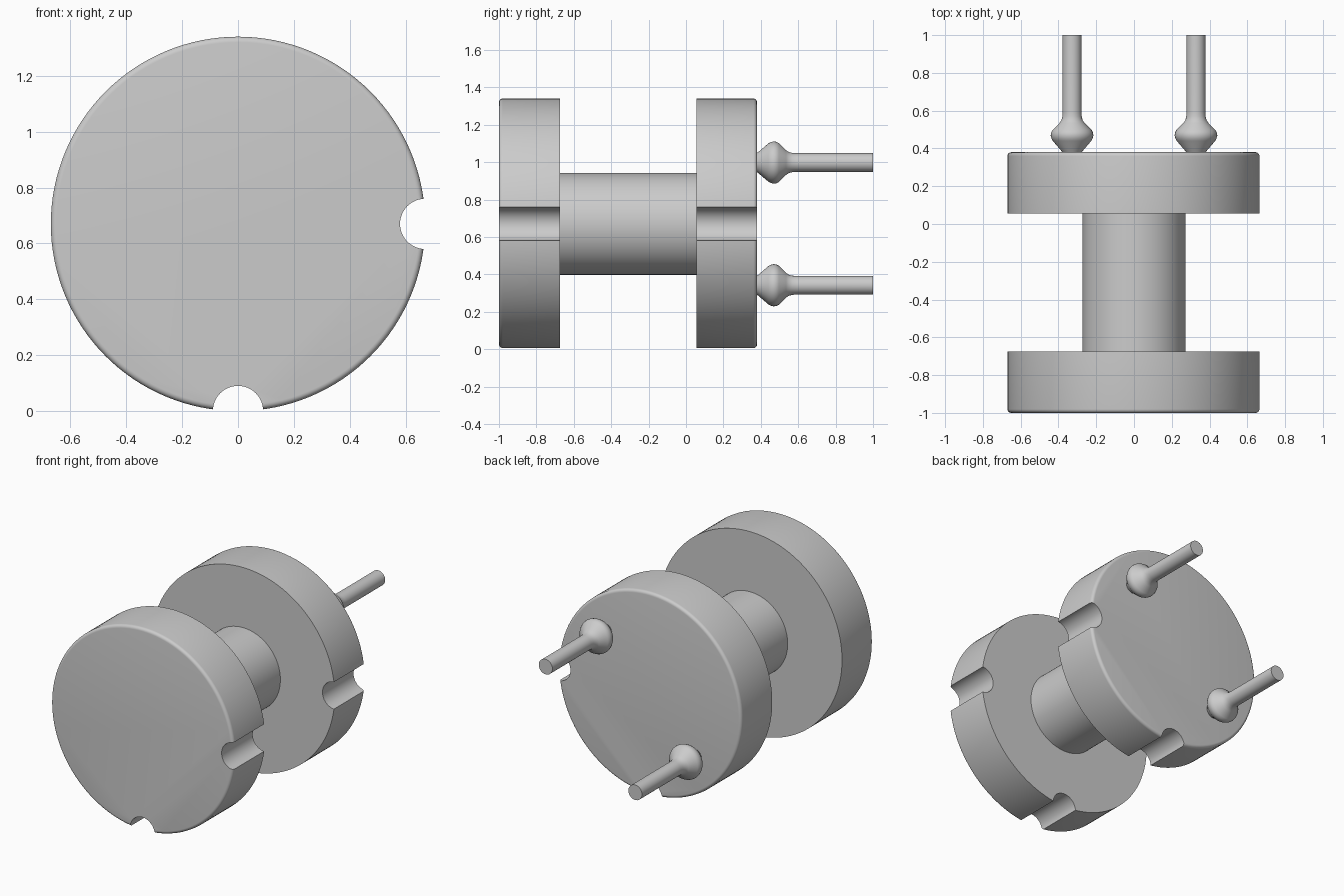
import bpy, bmesh, math
from math import sin, cos, pi

if "Cube" in bpy.data.objects:
    bpy.data.objects.remove(bpy.data.objects["Cube"], do_unlink=True)

grey = bpy.data.materials.new("plain grey")
grey.use_nodes = True
COLOUR = (0.6, 0.6, 0.6, 1)
grey.diffuse_color = COLOUR
grey.node_tree.nodes["Principled BSDF"].inputs["Base Color"].default_value = COLOUR

R = 0.67          # flange radius, also the height of the axis
NOTCH = 0.09


def lathe(name, profile, x=0, z=R, sides=64):
    """Turn a list of (y, radius) points round an axis along y, with flat end caps."""
    bm = bmesh.new()
    rings = [[bm.verts.new((x + r * cos(2 * pi * i / sides), y, z + r * sin(2 * pi * i / sides)))
              for i in range(sides)] for y, r in profile]
    for a, b in zip(rings, rings[1:]):
        for i in range(sides):
            j = (i + 1) % sides
            bm.faces.new((a[i], a[j], b[j], b[i]))
    bm.faces.new(rings[0])
    bm.faces.new(rings[-1])
    bmesh.ops.recalc_face_normals(bm, faces=bm.faces)
    mesh = bpy.data.meshes.new(name)
    bm.to_mesh(mesh)
    bm.free()
    mesh.materials.append(grey)
    obj = bpy.data.objects.new(name, mesh)
    bpy.context.collection.objects.link(obj)
    return obj


def activate(obj):
    bpy.ops.object.select_all(action='DESELECT')
    obj.select_set(True)
    bpy.context.view_layer.objects.active = obj


def smooth(obj):
    activate(obj)
    bpy.ops.object.shade_smooth_by_angle(angle=math.radians(35))


def flange(name, inner, outer, rim=0.02):
    """Disc with a rounded outer rim and two round notches."""
    way = 1 if outer > inner else -1
    arc = [(outer - way * rim * (1 - sin(t)), R - rim * (1 - cos(t)))
           for t in (pi / 2 * k / 5 for k in range(6))]
    disc = lathe(name, [(inner, R)] + arc, sides=128)
    for x, z in ((R, R), (0, 0)):
        cutter = lathe("notch_cutter", [(-1.2, NOTCH), (1.2, NOTCH)], x, z, 48)
        cutter.hide_render = True
        cut = disc.modifiers.new("notch", 'BOOLEAN')
        cut.operation, cut.solver, cut.object = 'DIFFERENCE', 'EXACT', cutter
        activate(disc)
        bpy.ops.object.modifier_apply(modifier=cut.name)
        bpy.data.objects.remove(cutter, do_unlink=True)
    smooth(disc)


# Two flanges joined by the core
flange("front_flange", -0.675, -1.0)
flange("back_flange", 0.055, 0.38)
smooth(lathe("core", [(-0.68, 0.272), (0.06, 0.272)], sides=96))

# Terminal pins with a swollen collar, set diagonally on the back
PIN = [(0.375, 0.05), (0.385, 0.055), (0.44, 0.102), (0.453, 0.109), (0.468, 0.113),
       (0.483, 0.111), (0.497, 0.104), (0.535, 0.066), (0.55, 0.056), (0.57, 0.051),
       (0.59, 0.05), (1.0, 0.05)]
for side, name in ((1, "upper_left_pin"), (-1, "lower_right_pin")):
    smooth(lathe(name, PIN, side * 0.328, R + side * 0.328, 40))
